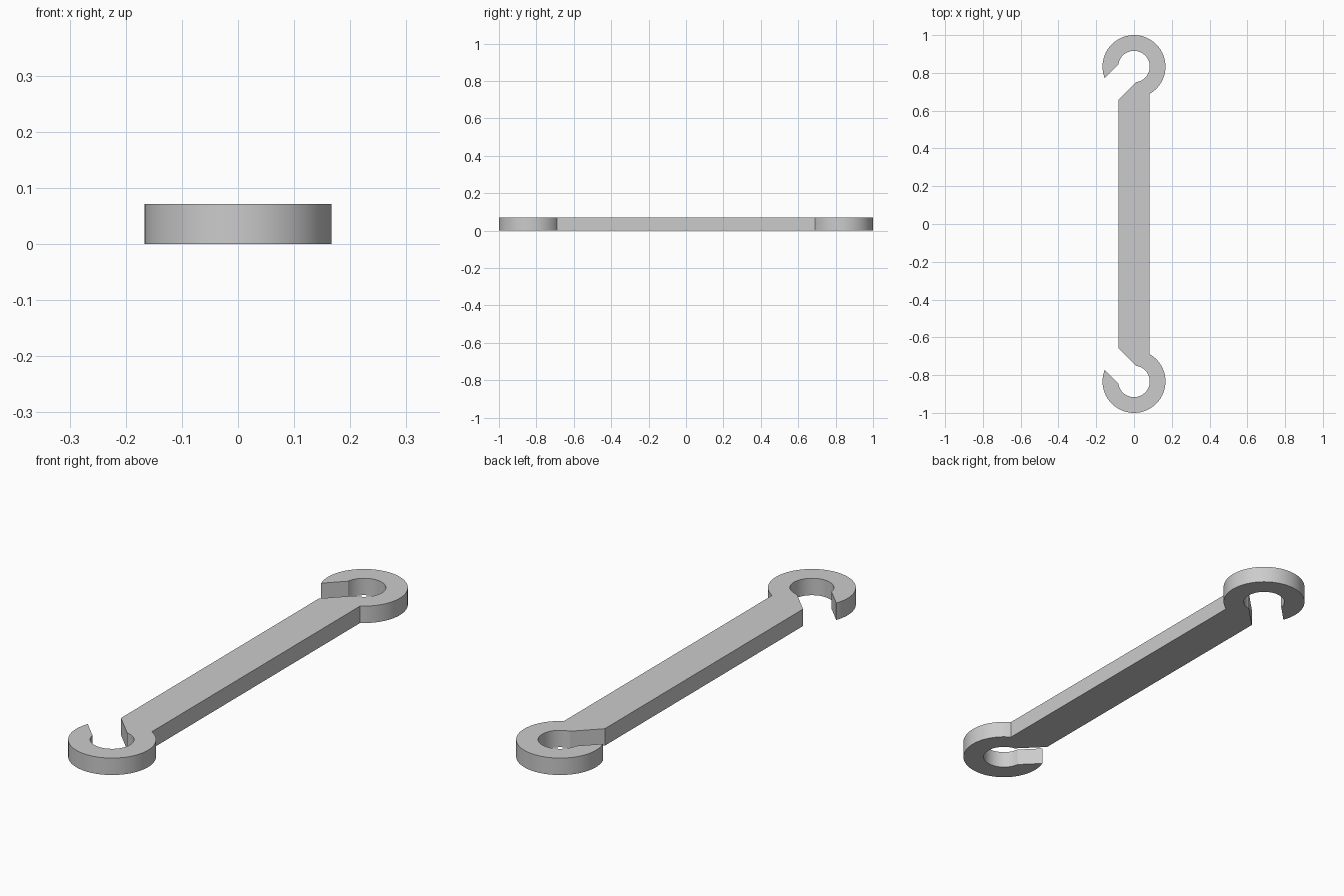
import bpy, bmesh, math

if "Cube" in bpy.data.objects:
    bpy.data.objects.remove(bpy.data.objects["Cube"])

OUTER, INNER = 1 / 6, 1 / 12      # hook radii; the bar is as half-wide as INNER
SLOT = 1 / 15                     # half width of the 45 degree slot
CY = 1 - OUTER                    # hook centre
THICK = 0.071


def arc(radius, a0, a1, n):
    return [(radius * math.cos(a0 + (a1 - a0) * i / n),
             CY + radius * math.sin(a0 + (a1 - a0) * i / n)) for i in range(n + 1)]


# Half outline: outer hook rim, slot mouth, inner rim, slanted bar end
slot_dir = math.radians(225)
out_half, in_half = math.asin(SLOT / OUTER), math.asin(SLOT / INNER)
half = arc(OUTER, -math.pi / 3, slot_dir - out_half, 64)
half += arc(INNER, slot_dir - in_half, slot_dir + in_half - 2 * math.pi, 56)
half.append((-INNER, CY - INNER - SLOT * math.sqrt(2)))

# Mirror for the second hook, closing the outline along the straight bar
outline = half + [(x, -y) for x, y in reversed(half)]

# Extrude the flat outline to a plate
bm = bmesh.new()
face = bm.faces.new([bm.verts.new((x, y, 0)) for x, y in outline])
solid = bmesh.ops.extrude_face_region(bm, geom=[face])
bmesh.ops.translate(bm, vec=(0, 0, THICK),
                    verts=[v for v in solid["geom"] if isinstance(v, bmesh.types.BMVert)])
bmesh.ops.recalc_face_normals(bm, faces=bm.faces)
mesh = bpy.data.meshes.new("double_hook_bar")
bm.to_mesh(mesh)
bm.free()

bar = bpy.data.objects.new("double_hook_bar", mesh)
bpy.context.collection.objects.link(bar)
grey = bpy.data.materials.new("plain_grey")
grey.diffuse_color = (0.6, 0.6, 0.6, 1)
grey.use_nodes = True
grey.node_tree.nodes["Principled BSDF"].inputs["Base Color"].default_value = grey.diffuse_color
mesh.materials.append(grey)

# Smooth rims, crisp edges
bpy.context.view_layer.objects.active = bar
bar.select_set(True)
bpy.ops.object.shade_smooth_by_angle(angle=math.radians(30))
